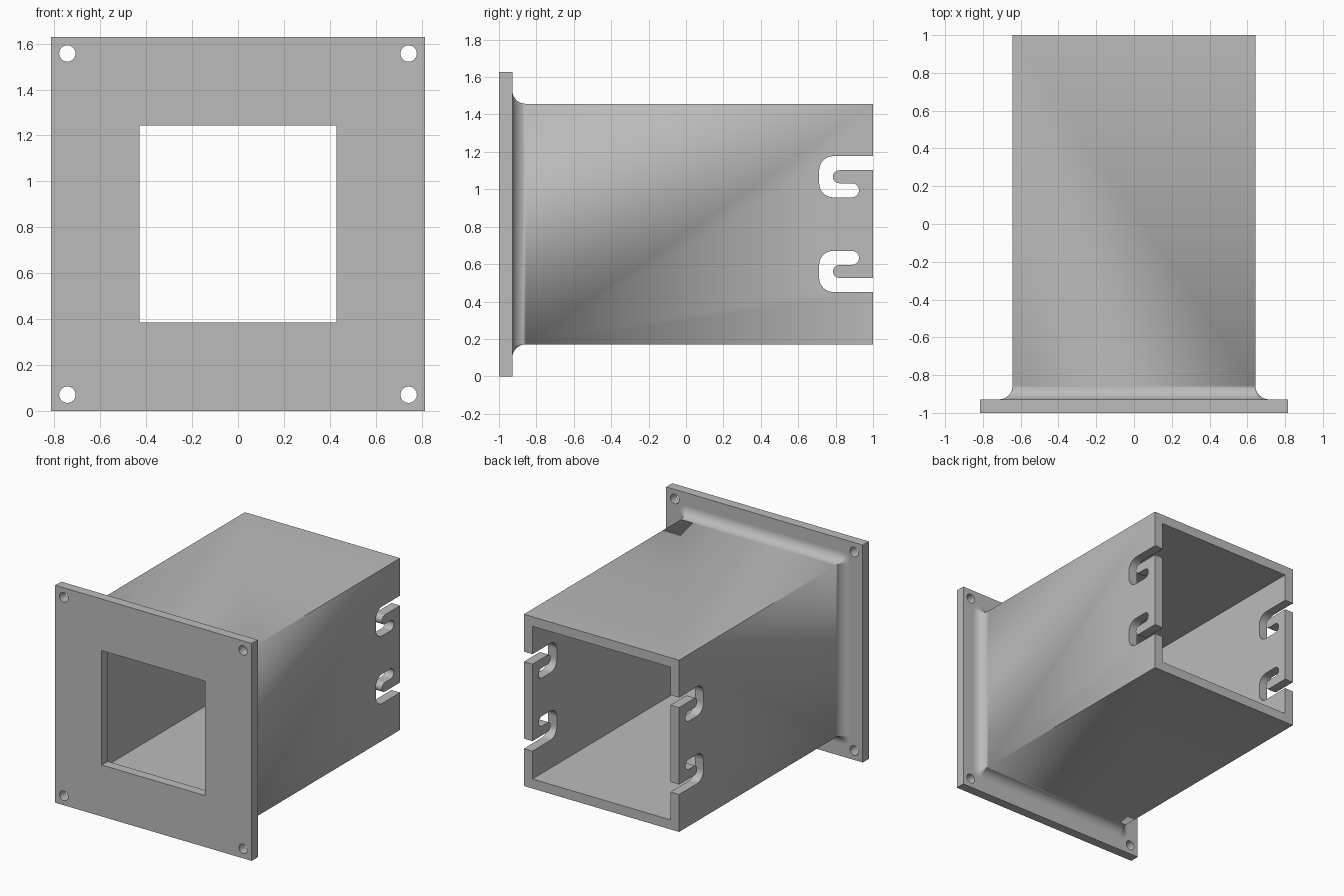
import bpy, bmesh
from math import sin, cos, pi, radians
from mathutils import Vector

cube = bpy.data.objects.get("Cube")
if cube:
    bpy.data.objects.remove(cube, do_unlink=True)

MID = 0.814             # height of the tube axis, half the flange width
HALF = 0.643            # half the tube width
WALL = 0.0714           # wall, flange thickness and fillet radius
BACK = -1 + WALL        # rear face of the flange
STEPS = 8

grey = bpy.data.materials.new("light grey")
grey.use_nodes = True
grey.diffuse_color = (0.5, 0.5, 0.5, 1)
grey.node_tree.nodes["Principled BSDF"].inputs["Base Color"].default_value = (0.5, 0.5, 0.5, 1)


def make_object(name, bm):
    bmesh.ops.remove_doubles(bm, verts=bm.verts, dist=1e-5)
    bmesh.ops.recalc_face_normals(bm, faces=bm.faces)
    mesh = bpy.data.meshes.new(name)
    bm.to_mesh(mesh)
    bm.free()
    mesh.materials.append(grey)
    obj = bpy.data.objects.new(name, mesh)
    bpy.context.collection.objects.link(obj)
    return obj


def loft(name, rings):
    """Closed solid through a list of equal-length point rings."""
    bm = bmesh.new()
    rows = [[bm.verts.new(p) for p in ring] for ring in rings]
    for a, b in zip(rows, rows[1:]):
        for i in range(len(a)):
            j = (i + 1) % len(a)
            bm.faces.new((a[i], a[j], b[j], b[i]))
    bm.faces.new(rows[0])
    bm.faces.new(rows[-1][::-1])
    return make_object(name, bm)


def arc(cx, cy, r, start, end):
    angles = [radians(start + (end - start) * i / STEPS) for i in range(STEPS + 1)]
    return [(cx + r * cos(a), cy + r * sin(a)) for a in angles]


def square_ring(half, y, spread=0):
    """Square section whose corners are rounded by the spread."""
    pts = []
    for k, (sx, sz) in enumerate([(1, 1), (-1, 1), (-1, -1), (1, -1)]):
        pts += arc(sx * half, MID + sz * half, spread, k * 90, k * 90 + 90)
    return [Vector((x, y, z)) for x, z in pts]


def block(name, half, y0, y1):
    return loft(name, [square_ring(half, y0), square_ring(half, y1)])


def cut(obj, cutter):
    cutter.hide_render = True
    mod = obj.modifiers.new("cut", 'BOOLEAN')
    mod.operation = 'DIFFERENCE'
    mod.solver = 'EXACT'
    mod.object = cutter
    bpy.context.view_layer.objects.active = obj
    bpy.ops.object.modifier_apply(modifier=mod.name)
    bpy.data.objects.remove(cutter, do_unlink=True)


# Square mounting flange with a window and four corner holes
flange = block("mounting_flange", MID, -1, BACK)
cut(flange, block("window_cutter", 0.4286, -1.1, -0.8))
for sx in (-1, 1):
    for sz in (-1, 1):
        circle = arc(sx * 0.743, MID + sz * 0.743, 0.036, 0, 180)[:-1]
        circle += arc(sx * 0.743, MID + sz * 0.743, 0.036, 180, 360)[:-1]
        cut(flange, loft("hole_cutter", [[(x, y, z) for x, z in circle] for y in (-1.1, -0.8)]))

# Square tube flaring into the flange with a concave fillet
rings = []
for i in range(STEPS + 1):
    a = i / STEPS * pi / 2
    rings.append(square_ring(HALF, BACK + WALL * (1 - cos(a)), WALL * (1 - sin(a))))
rings.append(square_ring(HALF, 1))
tube = loft("square_tube", rings)
cut(tube, block("cavity_cutter", HALF - WALL, -1.1, 1.1))

# Hooked locking slots, open at the rear, through both side walls
slot = [(1.05, 0.363)]
slot += arc(0.787, 0.288, 0.075, 90, 180)
slot += arc(0.787, 0.218, 0.075, 180, 270)
slot += arc(0.888, 0.1805, 0.0375, -90, 90)
slot += arc(0.82, 0.253, 0.035, 270, 90)
slot += [(1.05, 0.288)]
for side in (1, -1):
    cut(tube, loft("slot_cutter", [[(x, y, MID + side * z) for y, z in slot] for x in (-1, 1)]))

# Smooth curved faces, keep flat walls flat
for obj in (flange, tube):
    bpy.ops.object.select_all(action='DESELECT')
    obj.select_set(True)
    bpy.context.view_layer.objects.active = obj
    bpy.ops.object.shade_smooth_by_angle(angle=radians(30))
    mod = obj.modifiers.new("flat_walls", 'WEIGHTED_NORMAL')
    mod.keep_sharp = True
